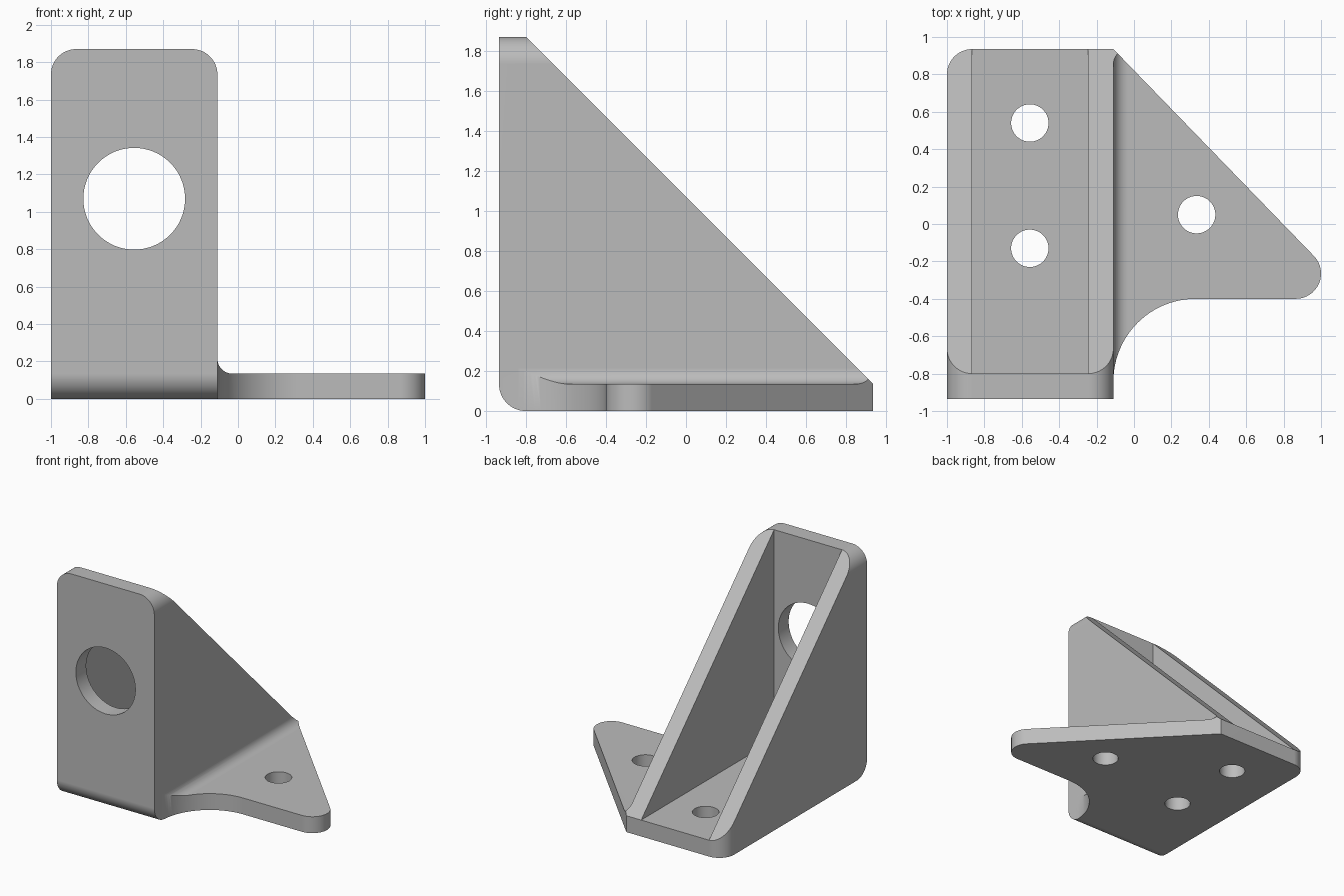
import bpy, bmesh
from math import sin, cos, radians

if "Cube" in bpy.data.objects:
    bpy.data.objects.remove(bpy.data.objects["Cube"])

T = 0.135          # plate thickness, also the outer corner radius
LEFT, RIGHT = -1.0, -0.11   # sides of the upright channel
BACK, TOP = 0.935, 1.87

grey = bpy.data.materials.new("plain_grey")
grey.use_nodes = True
grey.diffuse_color = (0.5, 0.5, 0.5, 1)
grey.node_tree.nodes["Principled BSDF"].inputs["Base Color"].default_value = (0.5, 0.5, 0.5, 1)


def arc(cx, cy, r, start, end, n=16):
    angles = [radians(start + (end - start) * i / n) for i in range(n + 1)]
    return [(cx + r * cos(a), cy + r * sin(a)) for a in angles]


def prism(name, points, axis, low, high):
    """Extrude a closed profile along one axis."""
    place = {"X": lambda a, b, d: (d, a, b),
             "Y": lambda a, b, d: (a, d, b),
             "Z": lambda a, b, d: (a, b, d)}[axis]
    bm = bmesh.new()
    ends = [[bm.verts.new(place(a, b, d)) for a, b in points] for d in (low, high)]
    for ring in ends:
        bm.faces.new(ring)
    n = len(points)
    for i in range(n):
        j = (i + 1) % n
        bm.faces.new((ends[0][i], ends[0][j], ends[1][j], ends[1][i]))
    bmesh.ops.recalc_face_normals(bm, faces=bm.faces)
    mesh = bpy.data.meshes.new(name)
    bm.to_mesh(mesh)
    bm.free()
    mesh.materials.append(grey)
    obj = bpy.data.objects.new(name, mesh)
    bpy.context.collection.objects.link(obj)
    return obj


def hole(name, a, b, r, axis, low, high):
    return prism(name, arc(a, b, r, 0, 360, 64)[:-1], axis, low, high)


def combine(target, tool, operation):
    mod = target.modifiers.new(tool.name, "BOOLEAN")
    mod.operation, mod.solver, mod.object = operation, "EXACT", tool
    bpy.context.view_layer.objects.active = target
    bpy.ops.object.modifier_apply(modifier=mod.name)
    bpy.data.objects.remove(tool)


# Front section: rounded upright, inside fillet and side flange
section = (arc(LEFT + T, TOP - T, T, 180, 90) + arc(RIGHT - T, TOP - T, T, 90, 0)
           + arc(RIGHT + 0.08, T + 0.08, 0.08, 180, 270)
           + [(1.1, T), (1.1, -0.1), (LEFT, -0.1)])
bracket = prism("gusset_bracket", section, "Y", -1.2, 1.2)

# Plan outline: rounded back corner, pointed flange, concave front sweep
outline = (arc(LEFT + T, BACK - T, T, 180, 90) + [(RIGHT, BACK)]
           + arc(1 - T, -0.4 + T, T, 44, -90) + arc(RIGHT + 0.44, -0.84, 0.44, 90, 180, 24)
           + [(RIGHT, -1.1), (LEFT, -1.1)])
combine(bracket, prism("plan_outline", outline, "Z", -0.3, 2.3), "INTERSECT")

# Side outline: sloping back and rounded lower front edge
side = arc(-BACK + T, T, T, 180, 270) + [(BACK + T, 0), (-BACK, TOP + T)]
combine(bracket, prism("side_outline", side, "X", -1.3, 1.3), "INTERSECT")

# Open pocket between the two side walls
pocket = [(-BACK + T, T), (1.5, T), (1.5, 2.5), (-BACK + T, 2.5)]
combine(bracket, prism("pocket", pocket, "X", LEFT + T, RIGHT - T), "DIFFERENCE")

# Large front opening and three mounting holes
combine(bracket, hole("front_opening", -0.555, 1.07, 0.272, "Y", -1.2, -0.7), "DIFFERENCE")
for x, y in ((-0.557, 0.54), (-0.557, -0.13), (0.335, 0.05)):
    combine(bracket, hole("mounting_hole", x, y, 0.1, "Z", -0.2, 0.3), "DIFFERENCE")

# Smooth the rounded faces and keep the flat ones flat
bpy.ops.object.select_all(action="DESELECT")
bracket.select_set(True)
bpy.context.view_layer.objects.active = bracket
bpy.ops.object.shade_smooth_by_angle(angle=radians(30))
weighted = bracket.modifiers.new("even_shading", "WEIGHTED_NORMAL")
weighted.keep_sharp = True
